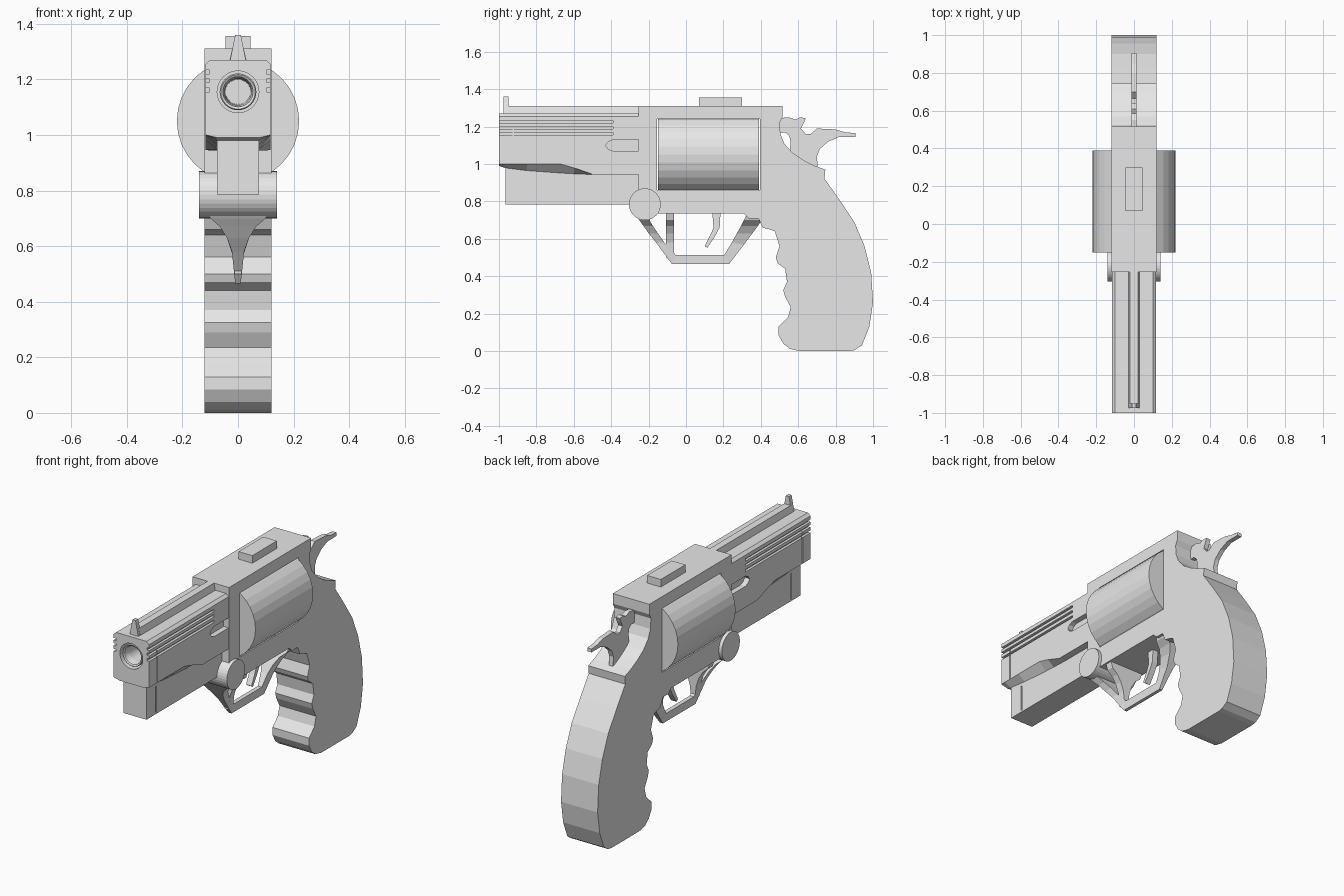
import bpy, bmesh, math
from mathutils import Vector

if "Cube" in bpy.data.objects:
    bpy.data.objects.remove(bpy.data.objects["Cube"])

metal = bpy.data.materials.new("plain_grey")
metal.diffuse_color = (0.8, 0.8, 0.8, 1)
metal.use_nodes = True
metal.node_tree.nodes["Principled BSDF"].inputs["Base Color"].default_value = metal.diffuse_color


def loft(name, rings):
    """Skin equal-length closed rings of points and cap both ends."""
    bm = bmesh.new()
    vs = [[bm.verts.new(p) for p in r] for r in rings]
    n = len(rings[0])
    for a, b in zip(vs, vs[1:]):
        for i in range(n):
            j = (i + 1) % n
            bm.faces.new((a[i], a[j], b[j], b[i]))
    bm.faces.new(vs[0])
    bm.faces.new(vs[-1])
    bmesh.ops.recalc_face_normals(bm, faces=bm.faces)
    me = bpy.data.meshes.new(name)
    bm.to_mesh(me)
    bm.free()
    ob = bpy.data.objects.new(name, me)
    bpy.context.collection.objects.link(ob)
    me.materials.append(metal)
    return ob


def prism(name, profile, x0, x1):
    """Extrude a (y, z) profile along x."""
    return loft(name, [[(x, y, z) for y, z in profile] for x in (x0, x1)])


def box(name, x0, x1, y0, y1, z0, z1):
    return prism(name, [(y0, z0), (y1, z0), (y1, z1), (y0, z1)], x0, x1)


def disc(r, y, z, n):
    """Ring in the xz plane at depth y."""
    return [(r * math.cos(2 * math.pi * i / n), y, z + r * math.sin(2 * math.pi * i / n)) for i in range(n)]


def cut(ob, cutters):
    """Subtract each cutter, bake the result and remove the cutters."""
    for c in cutters:
        c.hide_render = True
        m = ob.modifiers.new("cut", 'BOOLEAN')
        m.operation, m.solver, m.object = 'DIFFERENCE', 'EXACT', c
    dg = bpy.context.evaluated_depsgraph_get()
    dg.update()
    me = bpy.data.meshes.new_from_object(ob.evaluated_get(dg))
    ob.modifiers.clear()
    ob.data = me
    for c in cutters:
        bpy.data.objects.remove(c)


# Grip and the seam it shares with the frame
seam = [(.39, .705), (.43, .75), (.48, .795), (.55, .85), (.61, .885), (.67, .907), (.74, .922)]
grip = seam + [
    (.82, .81), (.90, .69), (.955, .56), (.99, .42), (1, .26), (.98, .13), (.94, .03), (.90, .005),
    (.87, 0), (.61, 0), (.555, .012), (.52, .04), (.495, .085), (.495, .13), (.545, .18), (.56, .235),
    (.53, .29), (.52, .325), (.54, .37), (.53, .44), (.49, .47), (.48, .50), (.50, .56), (.475, .64),
    (.45, .65), (.41, .66)]
prism("grip", grip, -.12, .12)

# Frame with the window for the cylinder
frame = prism("frame", [
    (-.255, 1.31), (-.255, .78), (-.17, .735), (.31, .735), (.335, .71), (.385, .71)] + seam + [
    (.745, .97), (.69, .99), (.63, 1.02), (.57, 1.06), (.525, 1.11), (.505, 1.16), (.50, 1.22),
    (.515, 1.25), (.515, 1.31)], -.12, .12)
cut(frame, [box("window", -.3, .3, -.155, .395, .86, 1.24)])

# Cylinder
loft("cylinder", [disc(.22, y, 1.05, 32) for y in (-.15, .39)])

# Barrel: underside chamfer that fades out towards the frame
rings = []
for y, zs, zl in [(-1, 1, .99), (-.97, 1, .98), (-.85, 1, .965), (-.67, 1, .952),
                  (-.6, .98, .948), (-.5, .945, .944), (-.24, .945, .944)]:
    half = [(.1, 1.27), (.117, 1.255), (.117, zs), (.075, zl)]
    rings.append([(x, y, z) for x, z in half] + [(-x, y, z) for x, z in reversed(half)])
barrel = loft("barrel", rings)
cutters = [loft("bore", [disc(.075, y, 1.155, 32) for y in (-1.1, -.75)])]
for s in (-1, 1):
    a, b = sorted((s * .102, s * .2))
    for z in (1.162, 1.195, 1.226):
        cutters.append(box("side_groove", a, b, -1.1, -.39, z - .007, z + .007))
    a, b = sorted((s * .11, s * .2))
    cutters.append(box("front_groove", a, b, -.928, -.92, 1.002, 1.19))
    a, b = sorted((s * .085, s * .2))
    cutters.append(prism("flute", [(-.2, 1.07), (-.39, 1.07), (-.415, 1.08), (-.43, 1.1),
                                   (-.415, 1.12), (-.39, 1.13), (-.2, 1.13)], a, b))
cut(barrel, cutters)

# Muzzle liner, tapering inwards to a closed end
loft("muzzle_liner", [disc(r, y, 1.155, 32) for r, y in
     [(.066, -.74), (.066, -.985), (.062, -.99), (.054, -.985), (.048, -.95), (.045, -.8)]])

# Lug under the barrel
lug = box("barrel_lug", -.075, .075, -.965, -.2, .785, 1.02)
cut(lug, [box("lug_groove", *sorted((s * .068, s * .2)), -.88, -.872, .795, .95) for s in (-1, 1)])

# Top rib, front sight and rear sight
loft("top_rib", [[(-.032, y, 1.26), (.032, y, 1.26), (.021, y, 1.31), (-.021, y, 1.31)] for y in (-.96, -.25)])
loft("front_sight", [[(-.03, y, 1.26), (.03, y, 1.26), (.01, y, 1.36), (-.01, y, 1.36)] for y in (-.975, -.95)])
box("rear_sight", -.045, .045, .07, .30, 1.3, 1.355)

# Hinge pin
prism("hinge_pin", [(-.22 + .085 * math.cos(math.pi * i / 16), .785 + .085 * math.sin(math.pi * i / 16))
                    for i in range(32)], -.14, .14)

# Trigger guard: strap that flares wider as it rises
FLARE = [(.465, .01), (.52, .013), (.58, .022), (.63, .04), (.67, .065), (.70, .1), (.75, .115)]


def width(z):
    for (z0, w0), (z1, w1) in zip(FLARE, FLARE[1:]):
        if z <= z1:
            return w0 + (w1 - w0) * (z - z0) / (z1 - z0)
    return FLARE[-1][1]


def strap(name, pairs):
    rings = []
    for (y0, z0), (y1, z1) in pairs:
        a, b = width(z0), width(z1)
        rings.append([(-a, y0, z0), (a, y0, z0), (b, y1, z1), (-b, y1, z1)])
    loft(name, rings)


strap("trigger_guard", [
    ((-.275, .74), (-.215, .74)), ((-.25, .70), (-.195, .70)), ((-.228, .67), (-.178, .67)),
    ((-.2, .63), (-.15, .63)), ((-.16, .58), (-.115, .58)), ((-.075, .465), (-.055, .515)),
    ((.23, .465), (.205, .515)), ((.31, .57), (.245, .58)), ((.355, .63), (.272, .63)),
    ((.385, .67), (.295, .67)), ((.405, .70), (.31, .70)), ((.42, .74), (.33, .74))])
strap("guard_post", [((-.108, z), (-.065, z)) for z in (.74, .70, .67, .63, .58, .50)])

# Trigger
prism("trigger", [(.14, .75), (.185, .75), (.18, .66), (.15, .605), (.115, .552), (.1, .562),
                  (.13, .62), (.147, .66)], -.018, .018)

# Hammer
prism("hammer", [
    (.49, 1.245), (.55, 1.25), (.585, 1.238), (.61, 1.25), (.64, 1.245), (.628, 1.215), (.615, 1.19),
    (.64, 1.16), (.665, 1.16), (.70, 1.19), (.80, 1.185), (.85, 1.17), (.905, 1.165), (.905, 1.145),
    (.82, 1.145), (.76, 1.12), (.715, 1.08), (.70, 1.04), (.705, .97), (.62, .97), (.55, 1.05),
    (.56, 1.11), (.553, 1.15), (.53, 1.17), (.49, 1.17)], -.014, .014)
